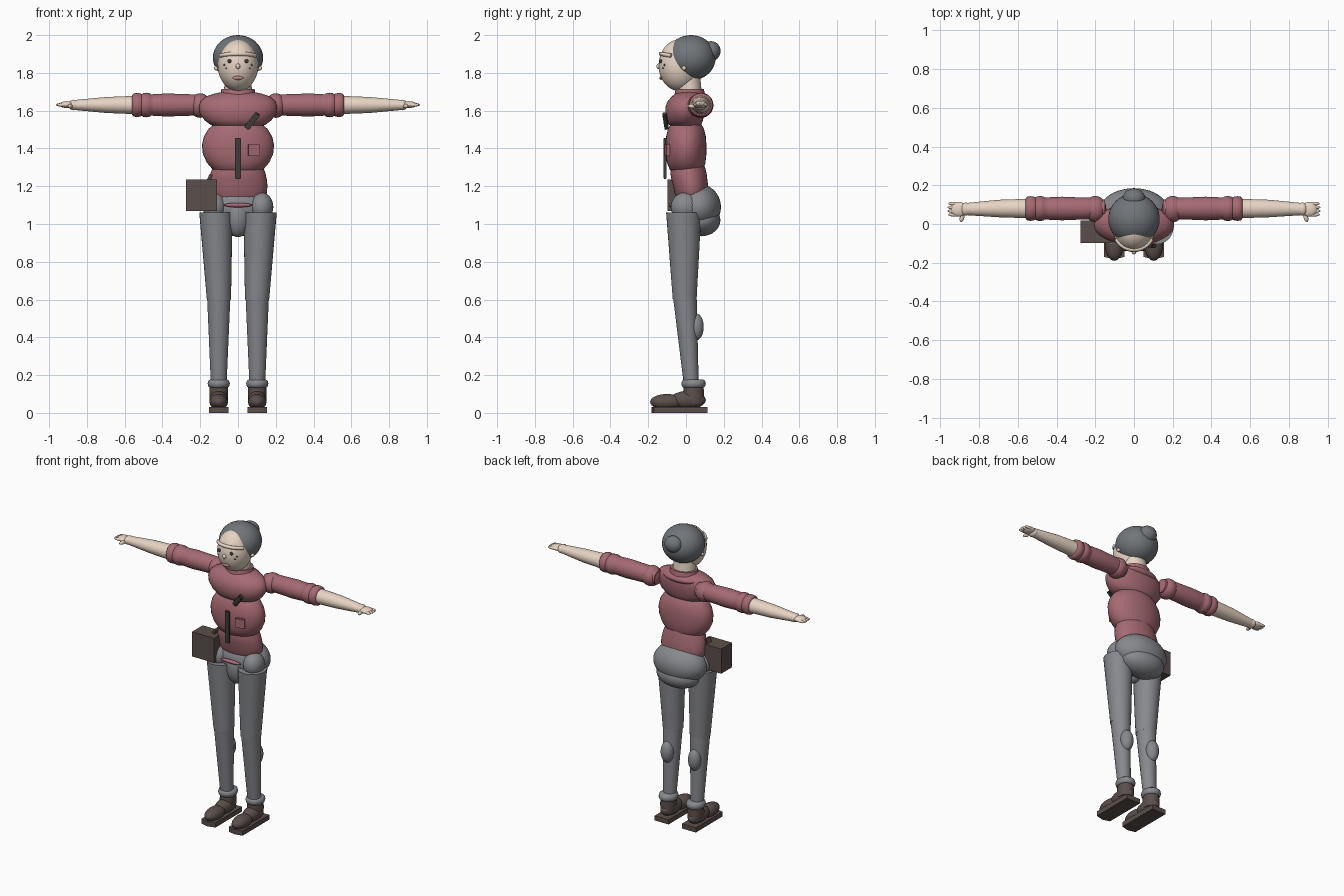
import bpy, bmesh, math
from mathutils import Matrix, Vector, Euler


def mat(name, c):
    m = bpy.data.materials.new(name)
    m.diffuse_color = (*c, 1)
    return m


SKIN = mat("skin", (0.80, 0.66, 0.55))
HAIR = mat("hair_grey", (0.165, 0.18, 0.195))
PINK = mat("dusty_pink", (0.38, 0.145, 0.17))
GREY = mat("trouser_grey", (0.245, 0.25, 0.27))
BROWN = mat("boot_brown", (0.105, 0.078, 0.07))
DARK = mat("dark_trim", (0.05, 0.045, 0.045))
LIP = mat("lip", (0.50, 0.25, 0.22))


def finish(bm, name, m):
    bmesh.ops.recalc_face_normals(bm, faces=bm.faces)
    me = bpy.data.meshes.new(name)
    bm.to_mesh(me)
    bm.free()
    me.materials.append(m)
    ob = bpy.data.objects.new(name, me)
    bpy.context.collection.objects.link(ob)
    return ob


def ball(name, m, loc, r, rot=(0, 0, 0), seg=32):
    bm = bmesh.new()
    mx = Matrix.LocRotScale(Vector(loc), Euler(rot), Vector(r))
    bmesh.ops.create_uvsphere(bm, u_segments=seg, v_segments=seg // 2, radius=1, matrix=mx)
    return finish(bm, name, m)


def box(name, m, loc, size, rot=(0, 0, 0), bevel=0):
    bm = bmesh.new()
    mx = Matrix.LocRotScale(Vector(loc), Euler(rot), Vector(size))
    bmesh.ops.create_cube(bm, size=1, matrix=mx)
    if bevel:
        bmesh.ops.bevel(bm, geom=bm.edges[:], offset=bevel, segments=2, affect='EDGES')
    return finish(bm, name, m)


def loft(name, m, rings, axis='Z', seg=32):
    """rings: (centre x, y, z, radius a, radius b), elliptical sections along Z or X"""
    bm = bmesh.new()
    loops = []
    for x, y, z, a, b in rings:
        loop = []
        for i in range(seg):
            t = 2 * math.pi * i / seg
            u, v = a * math.cos(t), b * math.sin(t)
            loop.append(bm.verts.new((x + u, y + v, z) if axis == 'Z' else (x, y + u, z + v)))
        loops.append(loop)
    for p, q in zip(loops, loops[1:]):
        for i in range(seg):
            j = (i + 1) % seg
            bm.faces.new((p[i], p[j], q[j], q[i]))
    bm.faces.new(loops[0])
    bm.faces.new(loops[-1])
    return finish(bm, name, m)


# Head, hair and bun
ball("face", SKIN, (0, -0.033, 1.84), (0.107, 0.112, 0.137), seg=40)
ball("hair", HAIR, (0, 0.026, 1.88), (0.133, 0.131, 0.12), seg=40)
ball("hair_bun", HAIR, (0, 0.133, 1.915), (0.058, 0.05, 0.053))
loft("neck", SKIN, [(0, 0.02, 1.68, 0.075, 0.065), (0, 0.01, 1.78, 0.07, 0.065)])

# Face details
brow = bpy.data.curves.new("brow_band", 'CURVE')
brow.dimensions = '3D'
brow.bevel_depth = 0.011
brow.bevel_resolution = 3
brow.use_fill_caps = True
sp = brow.splines.new('POLY')
sp.points.add(12)
for i, p in enumerate(sp.points):
    t = math.radians(-62 + 124 * i / 12)
    p.co = (0.104 * math.sin(t), -0.028 - 0.105 * math.cos(t), 1.883 + 0.018 * math.cos(t), 1)
brow.materials.append(SKIN)
bpy.context.collection.objects.link(bpy.data.objects.new("brow_band", brow))
ball("nose", SKIN, (0, -0.145, 1.835), (0.012, 0.012, 0.014), seg=16)
ball("mouth", LIP, (0, -0.132, 1.773), (0.03, 0.008, 0.01), seg=16)
for s in (-1, 1):
    ball("eye", DARK, (s * 0.045, -0.133, 1.862), (0.011, 0.008, 0.01), seg=16)
    ball("ear_stud", SKIN, (s * 0.115, -0.01, 1.825), (0.012, 0.012, 0.012), seg=16)
    for x, y, z in ((0.072, -0.114, 1.842), (0.062, -0.121, 1.825)):
        ball("freckle", DARK, (s * x, y, z), (0.006, 0.005, 0.006), seg=8)

# Jumper: collar, chest, belly and hem
loft("collar", PINK, [(0, 0.02, 1.665, 0.10, 0.085), (0, 0.02, 1.70, 0.09, 0.078),
                      (0, 0.02, 1.715, 0.088, 0.074)])
ball("back_collar_roll", PINK, (0, 0.06, 1.665), (0.12, 0.055, 0.03))
loft("chest", PINK, [
    (0, 0.0, 1.515, 0.11, 0.07), (0, -0.004, 1.525, 0.145, 0.085), (0, -0.007, 1.55, 0.178, 0.097),
    (0, -0.006, 1.585, 0.202, 0.104), (0, -0.004, 1.62, 0.208, 0.105), (0, 0.002, 1.65, 0.198, 0.099),
    (0, 0.01, 1.675, 0.17, 0.086), (0, 0.016, 1.69, 0.125, 0.072), (0, 0.02, 1.70, 0.08, 0.055)])
loft("belly", PINK, [
    (0, 0.005, 1.27, 0.10, 0.07), (0, 0.003, 1.29, 0.135, 0.09), (0, 0.001, 1.325, 0.165, 0.102),
    (0, 0.0, 1.37, 0.186, 0.108), (0, 0.0, 1.42, 0.191, 0.108), (0, 0.0, 1.465, 0.18, 0.105),
    (0, 0.0, 1.505, 0.155, 0.095), (0, 0.0, 1.53, 0.125, 0.08)])
loft("jumper_hem", PINK, [
    (0, 0.03, 1.13, 0.135, 0.075), (0, 0.028, 1.16, 0.152, 0.088), (0, 0.025, 1.20, 0.156, 0.093),
    (0, 0.018, 1.235, 0.153, 0.095), (0, 0.013, 1.27, 0.145, 0.096), (0, 0.01, 1.31, 0.13, 0.088)])

# Arms, cuffs and hands
AY, AZ = 0.08, 1.63
sleeve = [(0.15, 0.045), (0.22, 0.056), (0.30, 0.058), (0.37, 0.061), (0.44, 0.058), (0.46, 0.056),
          (0.467, 0.062), (0.485, 0.065), (0.503, 0.062), (0.51, 0.057), (0.517, 0.061),
          (0.535, 0.064), (0.552, 0.061), (0.56, 0.052)]
for s in (-1, 1):
    ball("shoulder", PINK, (s * 0.20, 0.077, 1.627), (0.057, 0.068, 0.065))
    loft("sleeve", PINK, [(s * x, AY, AZ, r, r) for x, r in sleeve], 'X')
    loft("forearm", SKIN, [(s * 0.55, AY, AZ, 0.05, 0.048), (s * 0.70, AY, AZ, 0.045, 0.042),
                           (s * 0.87, 0.077, AZ, 0.031, 0.026)], 'X')
    ball("wrist", SKIN, (s * 0.87, 0.077, AZ), (0.027, 0.034, 0.028))
    ball("palm", SKIN, (s * 0.905, 0.076, 1.632), (0.042, 0.038, 0.018))
    for i in range(4):
        ball("finger", SKIN, (s * (0.935 - 0.004 * abs(i - 1.5)), 0.048 + 0.019 * i, 1.631),
             (0.031, 0.0095, 0.0095), seg=16)
    ball("thumb", SKIN, (s * 0.888, 0.035, 1.624), (0.012, 0.026, 0.012), (0, 0, s * 0.25), seg=16)

# Jumper trims
box("front_placket", DARK, (0, -0.112, 1.347), (0.03, 0.016, 0.215), bevel=0.003)
box("chest_clip", DARK, (0.075, -0.108, 1.545), (0.03, 0.022, 0.10), (0.12, math.radians(38), 0), 0.004)
box("patch_pocket", PINK, (0.085, -0.099, 1.392), (0.062, 0.022, 0.065), (0, 0, 0.2), 0.004)
ball("belt_strap", PINK, (0, -0.077, 1.10), (0.074, 0.014, 0.012))

# Hip bag
box("hip_bag", BROWN, (-0.193, -0.04, 1.152), (0.166, 0.115, 0.166))
box("bag_strap", BROWN, (-0.152, -0.02, 1.24), (0.018, 0.05, 0.05), (0, 0.4, 0), 0.003)

# Hips and seat of the trousers
ball("hips", GREY, (0, 0.06, 1.09), (0.183, 0.125, 0.125), seg=40)
ball("crotch", GREY, (0, -0.01, 1.04), (0.065, 0.065, 0.11))
ball("seat", GREY, (0, 0.08, 1.02), (0.15, 0.102, 0.085))

# Legs, socks and shoes
for s in (-1, 1):
    ball("hip_joint", GREY, (s * 0.124, -0.005, 1.09), (0.063, 0.075, 0.077))
    loft("thigh", GREY, [(s * 0.101, -0.007, 0.60, 0.064, 0.063), (s * 0.117, -0.012, 1.06, 0.088, 0.093)])
    ball("knee", GREY, (s * 0.101, -0.005, 0.60), (0.062, 0.062, 0.02))
    loft("shin", GREY, [(s * 0.102, 0.027, 0.16, 0.042, 0.04), (s * 0.102, -0.005, 0.60, 0.061, 0.062)])
    ball("calf", GREY, (s * 0.102, 0.052, 0.455), (0.042, 0.042, 0.072))
    loft("sock_roll", GREY, [(s * 0.102, 0.04, z, r, r + 0.006) for z, r in
                             ((0.132, 0.046), (0.14, 0.055), (0.155, 0.059), (0.17, 0.055), (0.178, 0.044))])
    loft("boot_ankle", BROWN, [(s * 0.102, 0.04, 0.05, 0.046, 0.055), (s * 0.102, 0.04, 0.10, 0.05, 0.056),
                               (s * 0.102, 0.04, 0.145, 0.047, 0.052)])
    ball("boot_body", BROWN, (s * 0.102, 0.01, 0.068), (0.049, 0.095, 0.048))
    ball("boot_toe", BROWN, (s * 0.102, -0.10, 0.058), (0.049, 0.09, 0.042))
    # Sole with a pointed toe
    bm = bmesh.new()
    outline = [(-0.052, 0.115), (0.052, 0.115), (0.052, -0.17), (0.0, -0.183), (-0.052, -0.17)]
    f = bm.faces.new([bm.verts.new((s * 0.102 + x, y, 0)) for x, y in outline])
    ext = bmesh.ops.extrude_face_region(bm, geom=[f])
    bmesh.ops.translate(bm, vec=(0, 0, 0.032),
                        verts=[g for g in ext['geom'] if isinstance(g, bmesh.types.BMVert)])
    finish(bm, "boot_sole", BROWN)

# Smooth shading with hard rims kept
for ob in bpy.context.scene.objects:
    ob.select_set(ob.type == 'MESH')
    if ob.type == 'MESH':
        bpy.context.view_layer.objects.active = ob
bpy.ops.object.shade_smooth_by_angle(angle=math.radians(48))
